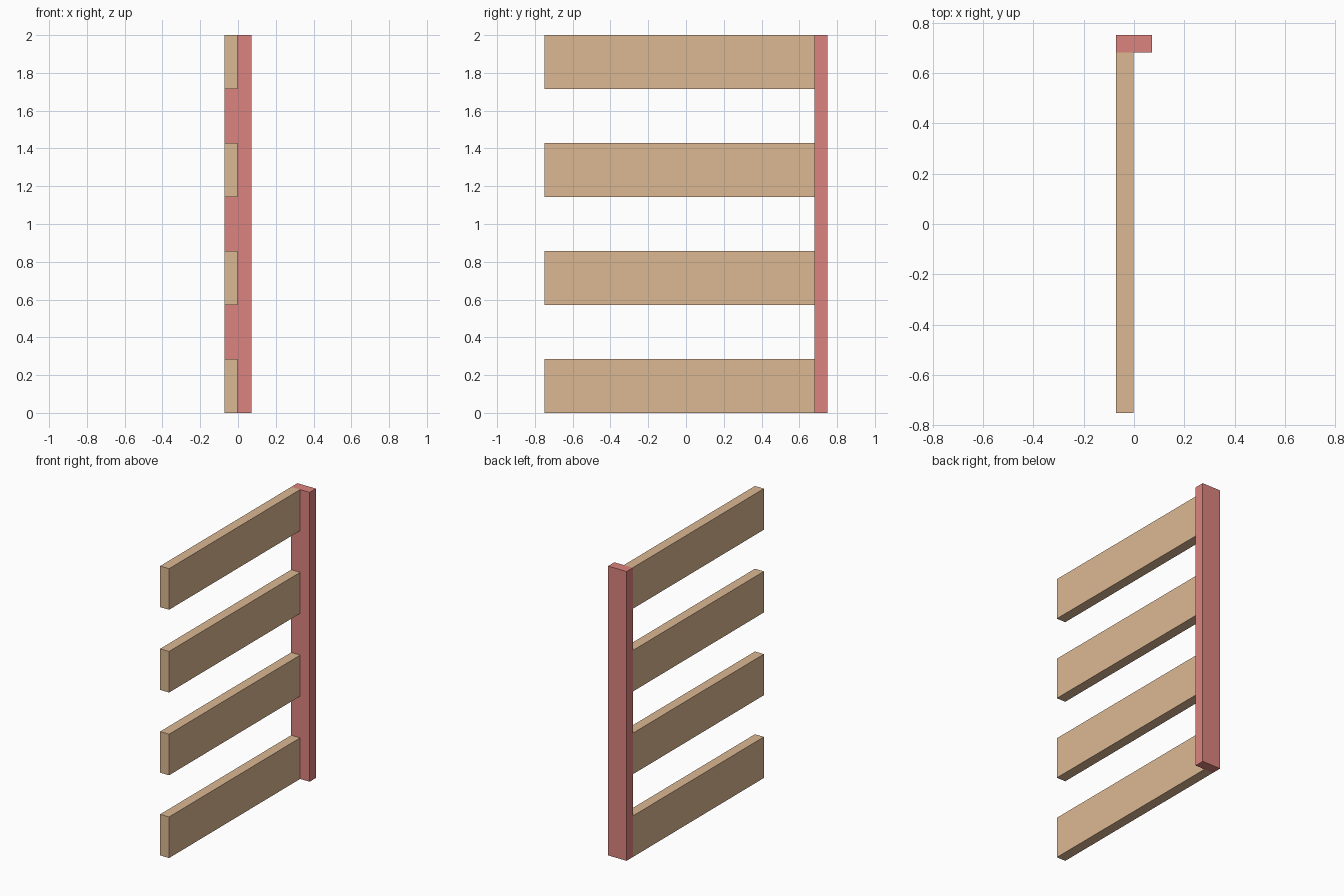
import bpy

if "Cube" in bpy.data.objects:
    bpy.data.objects.remove(bpy.data.objects["Cube"])


def material(name, color):
    mat = bpy.data.materials.new(name)
    mat.diffuse_color = color
    mat.use_nodes = True
    mat.node_tree.nodes["Principled BSDF"].inputs["Base Color"].default_value = mat.diffuse_color
    return mat


def box(name, lo, hi, mat):
    """Axis-aligned box from its two extreme corners."""
    center = [(a + b) / 2 for a, b in zip(lo, hi)]
    size = [b - a for a, b in zip(lo, hi)]
    bpy.ops.mesh.primitive_cube_add(size=1, location=center)
    obj = bpy.context.object
    obj.name = name
    obj.scale = size
    bpy.ops.object.transform_apply(location=False, rotation=False, scale=True)
    obj.data.materials.append(mat)
    return obj


wood = material("wood", (0.72, 0.48, 0.29, 1))
red = material("red_paint", (0.72, 0.23, 0.21, 1))

HALF_W, HALF_L, HEIGHT = 0.0705, 0.75, 2.0
THICK = 0.0685
SLAT_H, COUNT = 0.284, 4
POST_Y = HALF_L - THICK

# Upright post at the back end
box("post", (-HALF_W, POST_Y, 0), (HALF_W, HALF_L, HEIGHT), red)

# Evenly spaced horizontal slats butting against the post
step = (HEIGHT - SLAT_H) / (COUNT - 1)
for i in range(COUNT):
    z = i * step
    box(f"slat_{i + 1}", (-HALF_W, -HALF_L, z),
        (-HALF_W + THICK, POST_Y, z + SLAT_H), wood)
